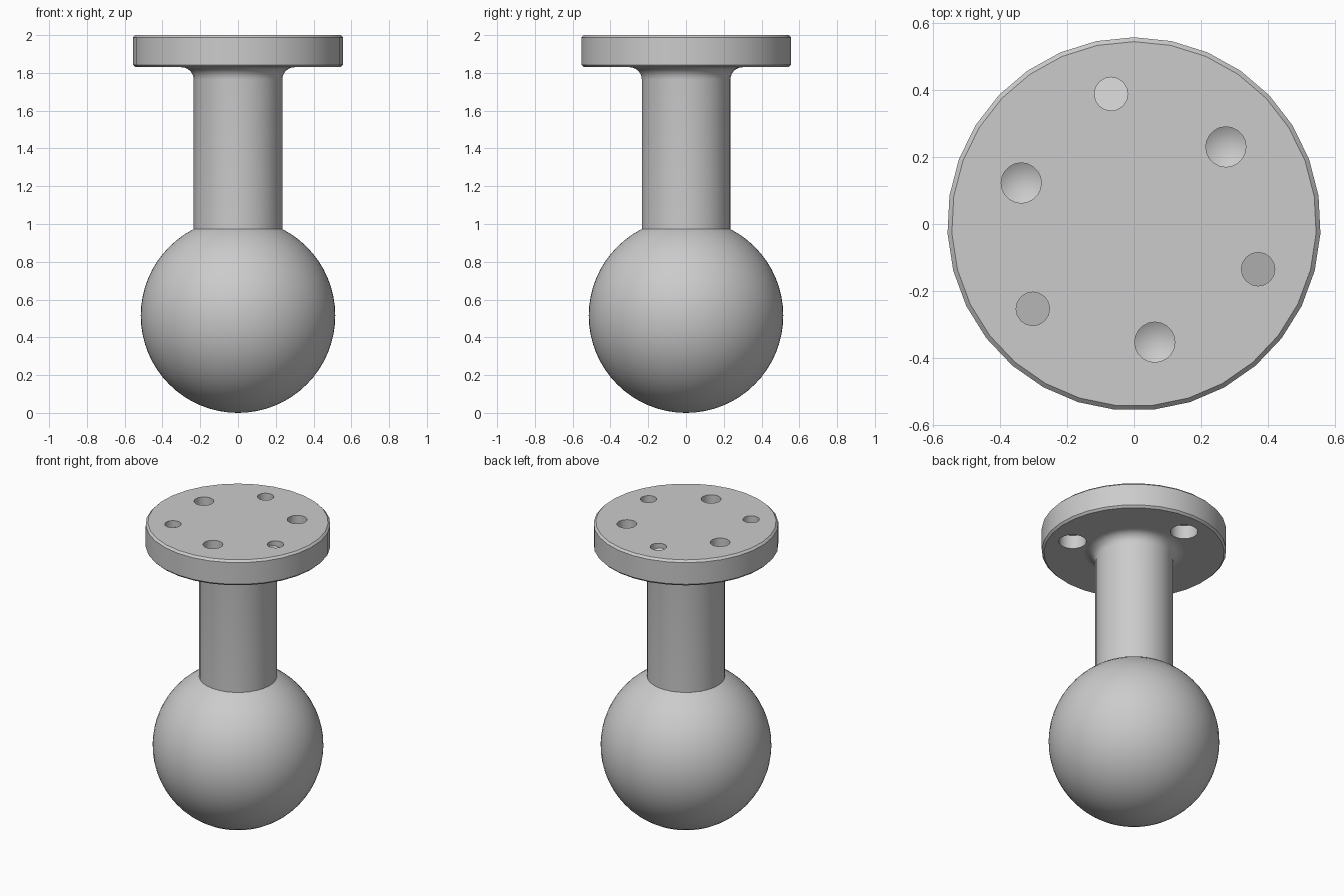
import bpy, bmesh, math
from mathutils import Vector

cube = bpy.data.objects.get("Cube")
if cube:
    bpy.data.objects.remove(cube, do_unlink=True)

grey = bpy.data.materials.new("plain_grey")
grey.use_nodes = True
COLOUR = (0.6, 0.6, 0.6, 1)
grey.diffuse_color = COLOUR
grey.node_tree.nodes["Principled BSDF"].inputs["Base Color"].default_value = COLOUR


def lathe(name, profile, sides, start=90, at=(0, 0)):
    """Closed solid turned about a vertical axis; radius 0 makes a pole."""
    bm = bmesh.new()
    rings = []
    for r, z in profile:
        n = sides if r > 0 else 1
        rings.append([bm.verts.new((at[0] + r * math.cos(a), at[1] + r * math.sin(a), z))
                      for a in (math.radians(start) + math.tau * i / sides for i in range(n))])
    for low, high in zip(rings, rings[1:]):
        for i in range(sides):
            j = (i + 1) % sides
            if len(high) == 1:
                bm.faces.new((low[i], low[j], high[0]))
            elif len(low) == 1:
                bm.faces.new((low[0], high[j], high[i]))
            else:
                bm.faces.new((low[i], low[j], high[j], high[i]))
    for ring in (rings[0], rings[-1]):
        if len(ring) > 1:
            bm.faces.new(ring)
    bmesh.ops.recalc_face_normals(bm, faces=bm.faces)
    mesh = bpy.data.meshes.new(name)
    bm.to_mesh(mesh)
    bm.free()
    mesh.materials.append(grey)
    obj = bpy.data.objects.new(name, mesh)
    bpy.context.collection.objects.link(obj)
    return obj


def activate(obj):
    bpy.ops.object.select_all(action='DESELECT')
    obj.select_set(True)
    bpy.context.view_layer.objects.active = obj


def smooth(obj):
    activate(obj)
    bpy.ops.object.shade_smooth_by_angle(angle=math.radians(32))


def cut(target, cutter):
    mod = target.modifiers.new("hole", 'BOOLEAN')
    mod.operation = 'DIFFERENCE'
    mod.solver = 'EXACT'
    mod.object = cutter
    activate(target)
    bpy.ops.object.modifier_apply(modifier=mod.name)
    bpy.data.objects.remove(cutter, do_unlink=True)


# Ball at the bottom
R = 0.515
bpy.ops.mesh.primitive_uv_sphere_add(segments=64, ring_count=32, radius=R, location=(0, 0, R))
ball = bpy.context.object
ball.name = "ball"
ball.data.materials.append(grey)
smooth(ball)

# Neck with a rounded fillet under the flange
SHAFT, FILLET, UNDER, TOP = 0.235, 0.065, 1.83, 2.0
neck_profile = [(SHAFT, 0.9)]
for i in range(7):
    a = math.pi / 2 * i / 6
    neck_profile.append((SHAFT + FILLET * (1 - math.cos(a)), UNDER - FILLET * (1 - math.sin(a))))
neck_profile.append((SHAFT + FILLET - 0.01, UNDER + 0.01))
smooth(lathe("neck", neck_profile, 31))

# Chamfered flange
RIM, C = 0.557, 0.013
flange = lathe("flange", [(RIM - C, UNDER), (RIM, UNDER + C),
                          (RIM, TOP - C), (RIM - C, TOP)], 31)

for k in range(3):
    # Blind hole with a drill point
    a = math.radians(40 + 120 * k)
    at = (0.358 * math.cos(a), 0.358 * math.sin(a))
    cut(flange, lathe("drill_cutter", [(0, 1.87), (0.06, 1.905), (0.06, 2.1)], 20, at=at))

    # Narrow hole with a floor sloping outward
    a = math.radians(100 + 120 * k)
    out = Vector((math.cos(a), math.sin(a), 0))
    spot = out * 0.394
    narrow = lathe("narrow_cutter", [(0.05, 1.95), (0.05, 2.1)], 16, at=spot[:2])
    for v in narrow.data.vertices:
        if v.co.z < TOP:
            v.co.z -= 0.4 * (v.co - spot).dot(out)
    cut(flange, narrow)

    # Wide socket on the underside
    cut(flange, lathe("socket_cutter", [(0.083, 1.75), (0.083, 1.92)], 24, at=spot[:2]))

smooth(flange)
